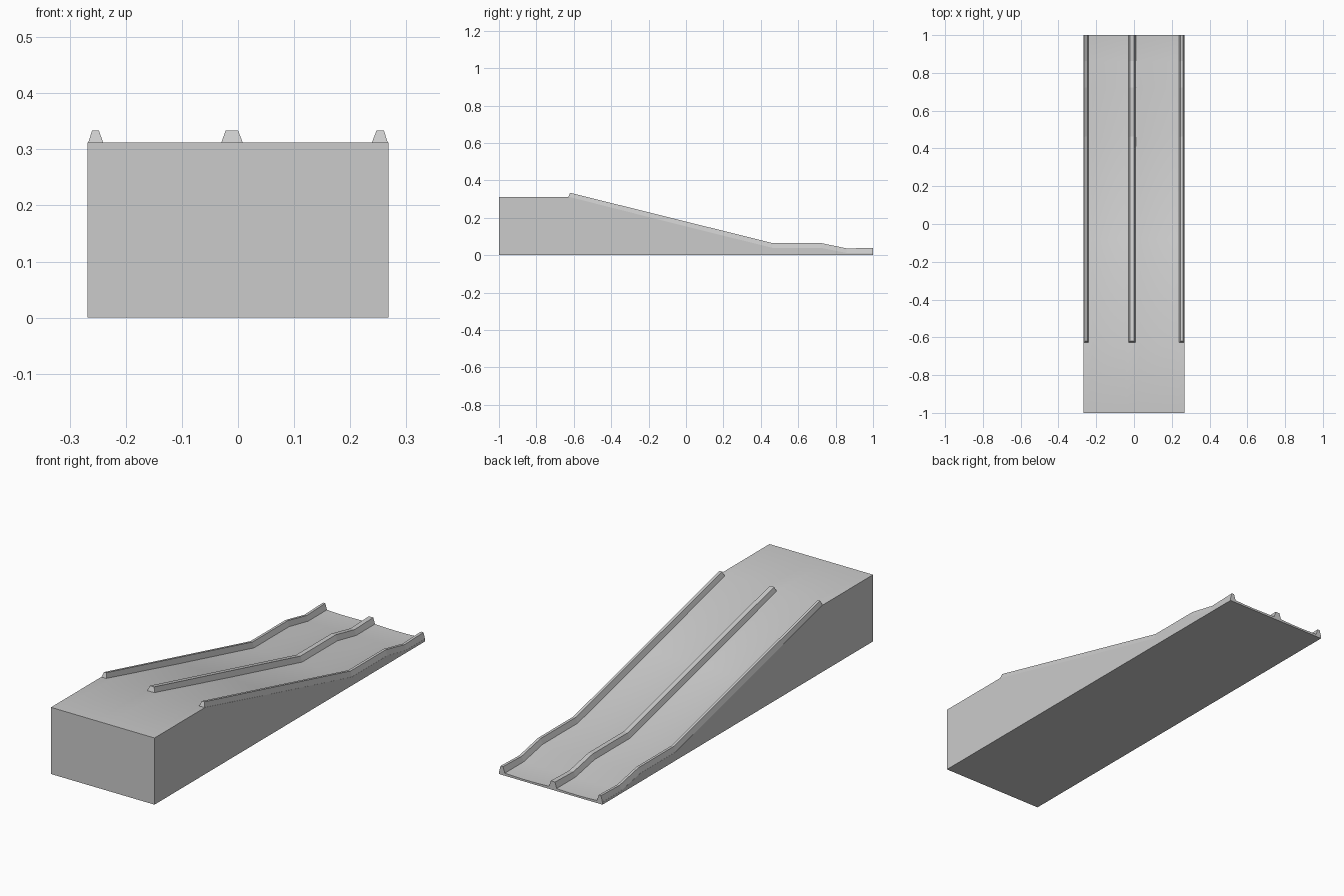
import bpy, bmesh

if "Cube" in bpy.data.objects:
    bpy.data.objects.remove(bpy.data.objects["Cube"])

HALF_W = 0.268
# deck line as (y, z, lane dish depth)
DECK = [(-1.0, 0.312, 0.0), (-0.625, 0.312, 0.005), (-0.08, 0.174, 0.006),
        (0.46, 0.04, 0.006), (0.72, 0.04, 0.005), (0.86, 0.012, 0.003), (1.0, 0.012, 0.003)]
# rail line as (y bottom, z bottom, y top, z top)
RAIL = [(-0.63, 0.308, -0.62, 0.334), (0.46, 0.038, 0.462, 0.065), (0.72, 0.038, 0.722, 0.065),
        (0.86, 0.010, 0.862, 0.036), (1.0, 0.010, 1.0, 0.040)]
LANES = [(-0.24, -0.03), (0.01, 0.238)]
STEPS = 10


def loft(name, rings):
    """Closed solid skinned through equal-length rings of points."""
    bm = bmesh.new()
    rows = [[bm.verts.new(p) for p in ring] for ring in rings]
    n = len(rows[0])
    for a, b in zip(rows, rows[1:]):
        for i in range(n):
            j = (i + 1) % n
            bm.faces.new((a[i], a[j], b[j], b[i]))
    bm.faces.new(rows[0])
    bm.faces.new(rows[-1])
    bmesh.ops.recalc_face_normals(bm, faces=bm.faces[:])
    mesh = bpy.data.meshes.new(name)
    bm.to_mesh(mesh)
    bm.free()
    obj = bpy.data.objects.new(name, mesh)
    bpy.context.collection.objects.link(obj)
    return obj


# cross-section of the deck: x position and dish amount (0 at rails, 1 mid-lane)
section = [(-HALF_W, 0.0)]
for x0, x1 in LANES:
    for i in range(STEPS + 1):
        t = i / STEPS
        section.append((x0 + (x1 - x0) * t, 4 * t * (1 - t)))
section.append((HALF_W, 0.0))

# solid ramp body with two shallow dished lanes
rings = []
for k, (y, z, depth) in enumerate(DECK):
    if k == 1:  # crest bows toward the platform where the dish meets it
        top = [(x, y - 4 * depth * s, z) for x, s in section]
    else:
        top = [(x, y, z - depth * s) for x, s in section]
    rings.append(top + [(HALF_W, y, 0), (-HALF_W, y, 0)])
body = loft("ramp_body", rings)
bpy.context.view_layer.objects.active = body
body.select_set(True)
bpy.ops.object.shade_smooth_by_angle(angle=0.5)

# tapered rails: bottom left, bottom right, top right, top left
for name, b0, b1, t1, t0 in [("left_rail", -0.268, -0.239, -0.248, -0.260),
                             ("centre_rail", -0.031, 0.010, 0.000, -0.022),
                             ("right_rail", 0.237, 0.268, 0.260, 0.247)]:
    loft(name, [[(b0, yb, zb), (b1, yb, zb), (t1, yt, zt), (t0, yt, zt)]
                for yb, zb, yt, zt in RAIL])
